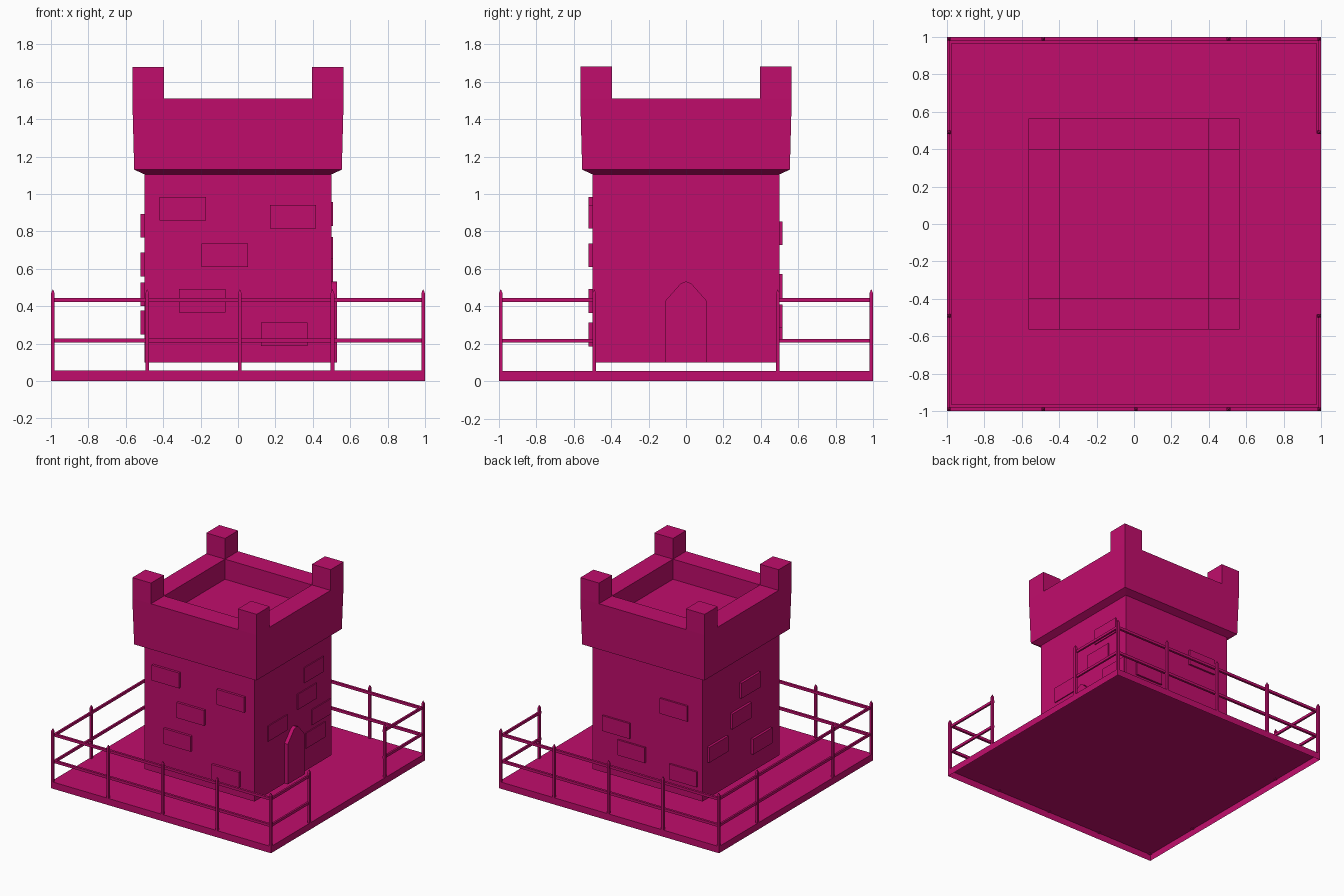
import bpy, bmesh

if "Cube" in bpy.data.objects:
    bpy.data.objects.remove(bpy.data.objects["Cube"])

pink = bpy.data.materials.new("pink")
pink.diffuse_color = (0.53, 0.004, 0.15, 1)
pink.use_nodes = True
pink.node_tree.nodes["Principled BSDF"].inputs["Base Color"].default_value = pink.diffuse_color


def make_object(name, bm, fix_normals=True):
    if fix_normals:
        bmesh.ops.recalc_face_normals(bm, faces=bm.faces[:])
    mesh = bpy.data.meshes.new(name)
    bm.to_mesh(mesh)
    bm.free()
    mesh.materials.append(pink)
    obj = bpy.data.objects.new(name, mesh)
    bpy.context.collection.objects.link(obj)
    return obj


def add_box(bm, x0, x1, y0, y1, z0, z1):
    verts = bmesh.ops.create_cube(bm, size=1)["verts"]
    for v in verts:
        v.co.x = x1 if v.co.x > 0 else x0
        v.co.y = y1 if v.co.y > 0 else y0
        v.co.z = z1 if v.co.z > 0 else z0
    return verts


def box_object(name, *bounds):
    bm = bmesh.new()
    add_box(bm, *bounds)
    return make_object(name, bm)


def square_rings(bm, profile):
    """Skin a stack of squares given as (half width, height), capped at both ends."""
    rings = [[bm.verts.new((sx * w, sy * w, z)) for sx, sy in
              ((-1, -1), (1, -1), (1, 1), (-1, 1))] for w, z in profile]
    for a, b in zip(rings, rings[1:]):
        for i in range(4):
            j = (i + 1) % 4
            bm.faces.new((a[i], a[j], b[j], b[i]))
    bm.faces.new(rings[0][::-1])
    bm.faces.new(rings[-1])


# Base platform, hollow underneath
bm = bmesh.new()
add_box(bm, -1, 1, -1, 1, 0, 0.055)
bottom = [f for f in bm.faces if f.calc_center_median().z < 0.001]
bmesh.ops.delete(bm, geom=bottom, context='FACES_ONLY')
make_object("base_platform", bm, False)

# Tower with flared parapet and sunken roof
bm = bmesh.new()
square_rings(bm, [(0.5, 0.1), (0.5, 1.105), (0.555, 1.13), (0.565, 1.51),
                  (0.395, 1.51), (0.395, 1.345)])
make_object("tower", bm)

# Corner battlements
for i, (sx, sy) in enumerate(((-1, -1), (1, -1), (1, 1), (-1, 1))):
    xs = sorted((sx * 0.395, sx * 0.565))
    ys = sorted((sy * 0.395, sy * 0.565))
    box_object(f"battlement_{i + 1}", *xs, *ys, 1.51, 1.68)

# Raised stones: (start along wall, bottom height) on each wall
W, H = 0.248, 0.126
stones = {
    "front": [(-0.42, 0.857), (0.17, 0.815), (-0.195, 0.61), (-0.315, 0.365), (0.123, 0.186)],
    "right": [(0.14, 0.83), (0.053, 0.645), (-0.33, 0.53), (0.237, 0.447), (0.16, 0.285)],
    "back": [(-0.37, 0.727), (0.153, 0.445), (0.015, 0.283), (-0.455, 0.21)],
    "left": [(-0.227, 0.768), (-0.11, 0.56), (0.19, 0.40), (-0.38, 0.25)],
}
for side, places in stones.items():
    for i, (a, z) in enumerate(places):
        along = (a, a + W)
        depth = {"front": (-0.52, -0.48), "right": (0.48, 0.508),
                 "back": (0.48, 0.515), "left": (-0.52, -0.48)}[side]
        xy = along + depth if side in ("front", "back") else depth + along
        box_object(f"{side}_stone_{i + 1}", *xy, z, z + H)

# Pointed door on the right wall
outline = [(-0.11, 0.1), (0.11, 0.1), (0.11, 0.43), (0.028, 0.522), (0, 0.533),
           (-0.028, 0.522), (-0.11, 0.43)]
bm = bmesh.new()
face = bm.faces.new([bm.verts.new((0.48, y, z)) for y, z in outline])
out = bmesh.ops.extrude_face_region(bm, geom=[face])["geom"]
bmesh.ops.translate(bm, vec=(0.05, 0, 0),
                    verts=[g for g in out if isinstance(g, bmesh.types.BMVert)])
make_object("door", bm)

# Fence posts with pointed tips
posts = [(x, y) for y in (-0.99, 0.99) for x in (-0.99, -0.485, 0.01, 0.505, 0.99)]
posts += [(x, y) for x in (-0.99, 0.99) for y in (-0.49, 0.49)]
for i, (px, py) in enumerate(posts):
    bm = bmesh.new()
    square_rings(bm, [(0.01, 0.05), (0.01, 0.468), (0.001, 0.49)])
    make_object(f"fence_post_{i + 1}", bm).location = (px, py, 0)

# Fence rails, leaving a gateway on the right
for level, z0, z1 in (("lower", 0.205, 0.226), ("upper", 0.423, 0.444)):
    box_object(f"front_{level}_rail", -0.985, 0.985, -0.985, -0.966, z0, z1)
    box_object(f"back_{level}_rail", -0.985, 0.985, 0.966, 0.985, z0, z1)
    box_object(f"left_{level}_rail", -0.99, -0.975, -0.985, 0.985, z0, z1)
    box_object(f"right_front_{level}_rail", 0.975, 0.99, -0.985, -0.485, z0, z1)
    box_object(f"right_back_{level}_rail", 0.975, 0.99, 0.485, 0.985, z0, z1)
